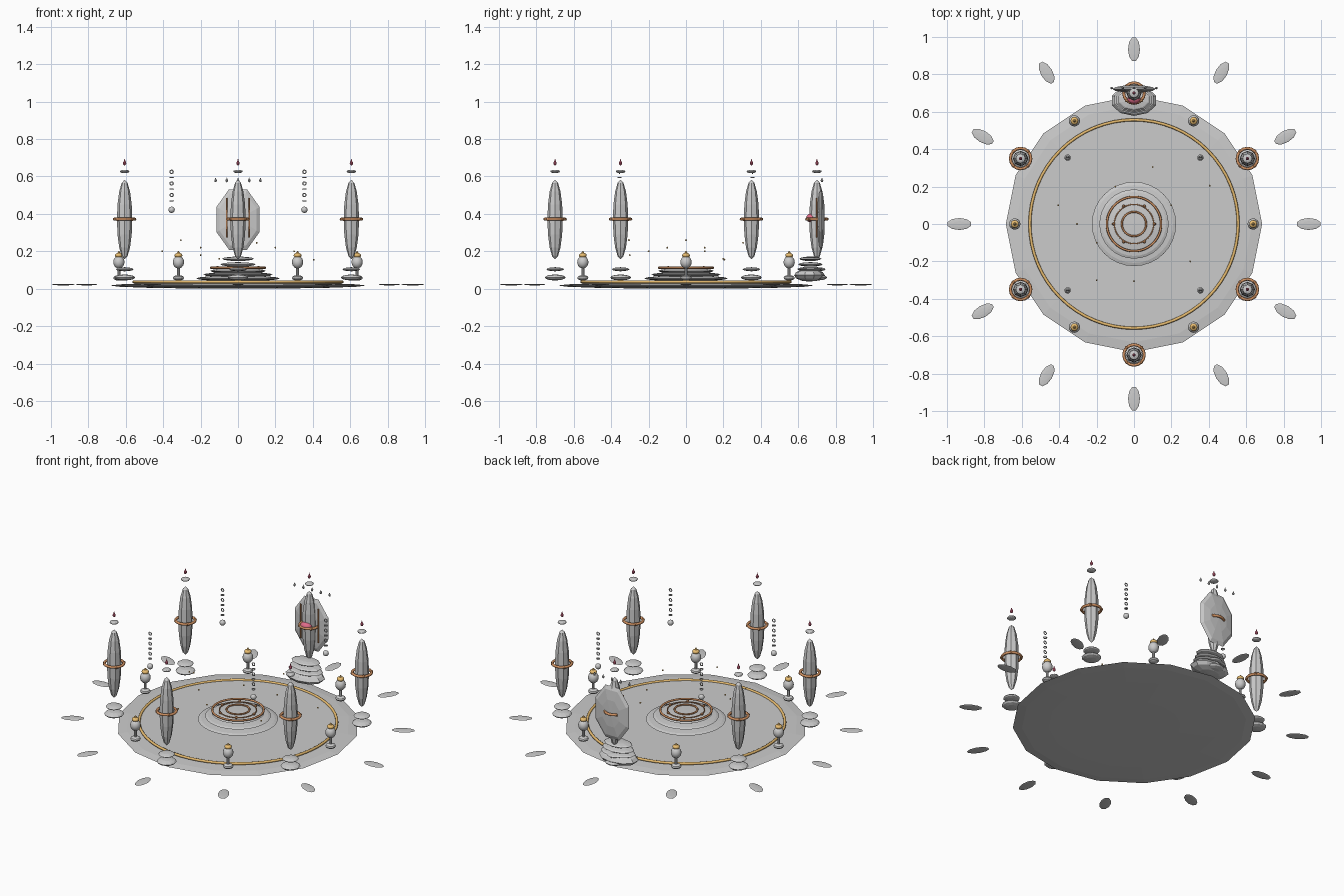
import bpy, math
from math import sin, cos, pi, radians

if "Cube" in bpy.data.objects:
    bpy.data.objects.remove(bpy.data.objects["Cube"])


def material(name, rgb):
    m = bpy.data.materials.new(name)
    m.diffuse_color = (*rgb, 1)
    m.use_nodes = True
    m.node_tree.nodes["Principled BSDF"].inputs["Base Color"].default_value = m.diffuse_color
    return m


GOLD = material("gold", (0.80, 0.50, 0.16))
COPPER = material("copper", (0.62, 0.28, 0.12))
RED = material("red", (0.75, 0.15, 0.25))


def finish(name, mat=None, smooth=False):
    o = bpy.context.object
    o.name = name
    if mat:
        o.data.materials.append(mat)
    for p in o.data.polygons:
        p.use_smooth = smooth
    return o


def ball(name, loc, size, seg=8, rings=6, rot=(0, 0, 0), mat=None, smooth=False):
    """Sphere stretched to three half sizes."""
    bpy.ops.mesh.primitive_uv_sphere_add(segments=seg, ring_count=rings, radius=1,
                                         location=loc, rotation=rot)
    bpy.context.object.scale = size
    return finish(name, mat, smooth)


def disc(name, x, y, z, r, h, seg=12, rings=6):
    """Flattened, lens-shaped plate."""
    return ball(name, (x, y, z), (r, r, h), seg, rings)


def ring(name, loc, r, tube, mat=None, seg=32, rot=(0, 0, 0), sides=8):
    bpy.ops.mesh.primitive_torus_add(location=loc, rotation=rot, major_radius=r,
                                     minor_radius=tube, major_segments=seg,
                                     minor_segments=sides)
    return finish(name, mat, True)


def cone(name, loc, r1, r2, h, seg=8, mat=None):
    bpy.ops.mesh.primitive_cone_add(vertices=seg, radius1=r1, radius2=r2, depth=h,
                                    location=loc)
    return finish(name, mat)


def polar(r, a):
    return r * cos(radians(a)), r * sin(radians(a))


def drop(name, x, y, z, r, h, mat=None):
    ball(name, (x, y, z), (r, r, r * 1.3), 8, 6, mat=mat)
    cone(name + "_tip", (x, y, z + h / 2), r * 0.85, 0, h, 8, mat)


# Ground plate, raised floor and gold rim
disc("ground_plate", 0, 0, 0.017, 0.685, 0.017, 16, 8)
cone("raised_floor", (0, 0, 0.026), 0.555, 0.55, 0.02, 48)
ring("floor_rim", (0, 0, 0.037), 0.557, 0.008, GOLD, 64)

# Stepped centre with rings and beads
for i, (r, z) in enumerate([(0.225, 0.055), (0.185, 0.075), (0.148, 0.095)]):
    disc(f"centre_step_{i}", 0, 0, z, r, 0.015, 32, 8)
ring("centre_ring_outer", (0, 0, 0.112), 0.145, 0.006, COPPER, 48)
ring("centre_ring_inner", (0, 0, 0.114), 0.065, 0.005, COPPER, 32)
for k in range(6):
    x, y = polar(0.11, 60 * k)
    ball(f"centre_bead_{k}", (x, y, 0.114), (0.008,) * 3, 8, 6, mat=COPPER)
ring("centre_ring_middle", (0, 0, 0.111), 0.105, 0.003, COPPER, 40)

# Floating petals around the plate
for k in range(12):
    x, y = polar(0.934, 30 * k)
    ball(f"petal_{k}", (x, y, 0.022), (0.066, 0.032, 0.004), 10, 6,
         rot=(0, 0, radians(30 * k)))

# Six crystal pillars with base plates, copper ring, cap and red flame
for k in range(6):
    x, y = polar(0.7, 30 + 60 * k)
    disc(f"pillar_base_{k}", x, y, 0.06, 0.056, 0.016)
    disc(f"pillar_collar_{k}", x, y, 0.104, 0.047, 0.011)
    ball(f"pillar_{k}", (x, y, 0.37), (0.041, 0.041, 0.212), 8, 8)
    ring(f"pillar_ring_{k}", (x, y, 0.372), 0.055, 0.008, COPPER, 16)
    for q in range(4):
        dx, dy = polar(0.055, 45 + 90 * q)
        ball(f"pillar_ring_bead_{k}_{q}", (x + dx, y + dy, 0.372), (0.01,) * 3, 8, 6,
             mat=COPPER)
    disc(f"pillar_cap_{k}", x, y, 0.627, 0.026, 0.009)
    drop(f"pillar_flame_{k}", x, y, 0.671, 0.009, 0.026, RED)

# Six lamps between the pillars
for k in range(6):
    x, y = polar(0.637, 60 * k)
    disc(f"lamp_foot_{k}", x, y, 0.058, 0.03, 0.015)
    cone(f"lamp_stem_{k}", (x, y, 0.09), 0.008, 0.008, 0.05)
    ball(f"lamp_bulb_{k}", (x, y, 0.142), (0.03, 0.03, 0.034), 16, 10, smooth=True)
    ball(f"lamp_cap_{k}", (x, y, 0.178), (0.021, 0.021, 0.014), 12, 8, mat=GOLD,
         smooth=True)
    cone(f"lamp_tip_{k}", (x, y, 0.193), 0.012, 0.002, 0.016, 8, GOLD)

# Four hanging chains, links alternately upright and flat
for sx in (-1, 1):
    for sy in (-1, 1):
        x, y = 0.355 * sx, 0.355 * sy
        ball("chain_weight", (x, y, 0.422), (0.017,) * 3, 12, 8, smooth=True)
        for i in range(6):
            ring("chain_link", (x, y, 0.47 + 0.031 * i), 0.009, 0.003, None, 10,
                 (pi / 2, 0, 0) if i % 2 else (0, 0, 0), 6)

# Throne: lumpy base, stacked plates and faceted back
ball("throne_base", (0, 0.66, 0.072), (0.125, 0.082, 0.034), 10, 6)
for i, (r, z) in enumerate([(0.11, 0.105), (0.1, 0.13), (0.09, 0.16)]):
    ball(f"throne_step_{i}", (0, 0.665, z), (r, r * 0.65, 0.012), 10, 6)
back = ball("throne_back", (0, 0.722, 0.37), (0.125, 0.175, 0.02), 8, 6,
            rot=(pi / 2, 0, 0))
for v in back.data.vertices:
    # turn the octagon so its sides are flat
    c, s = cos(pi / 8), sin(pi / 8)
    v.co.x, v.co.y = v.co.x * c - v.co.y * s, v.co.x * s + v.co.y * c
ball("throne_cushion", (0, 0.67, 0.378), (0.036, 0.028, 0.024), 12, 8, mat=RED,
     smooth=True)
for sx in (-1, 1):
    cone("throne_strut", (0.06 * sx, 0.7, 0.38), 0.004, 0.004, 0.21, 6, COPPER)
for x in (-0.12, -0.06, 0, 0.06, 0.12):
    drop("throne_crown_drop", x, 0.727, 0.578, 0.007, 0.018)

# Small floating sparks
for x, y, z in [(-0.405, 0.1, 0.2), (-0.305, 0, 0.26), (-0.2, -0.3, 0.18),
                (-0.1, 0.2, 0.16), (0, -0.305, 0.26), (0.1, 0.305, 0.245),
                (0.3, -0.2, 0.2), (0.405, 0.205, 0.155), (0.2, 0.1, 0.22),
                (-0.2, -0.1, 0.22)]:
    ball("spark", (x, y, z), (0.005,) * 3, 6, 4, mat=GOLD)
